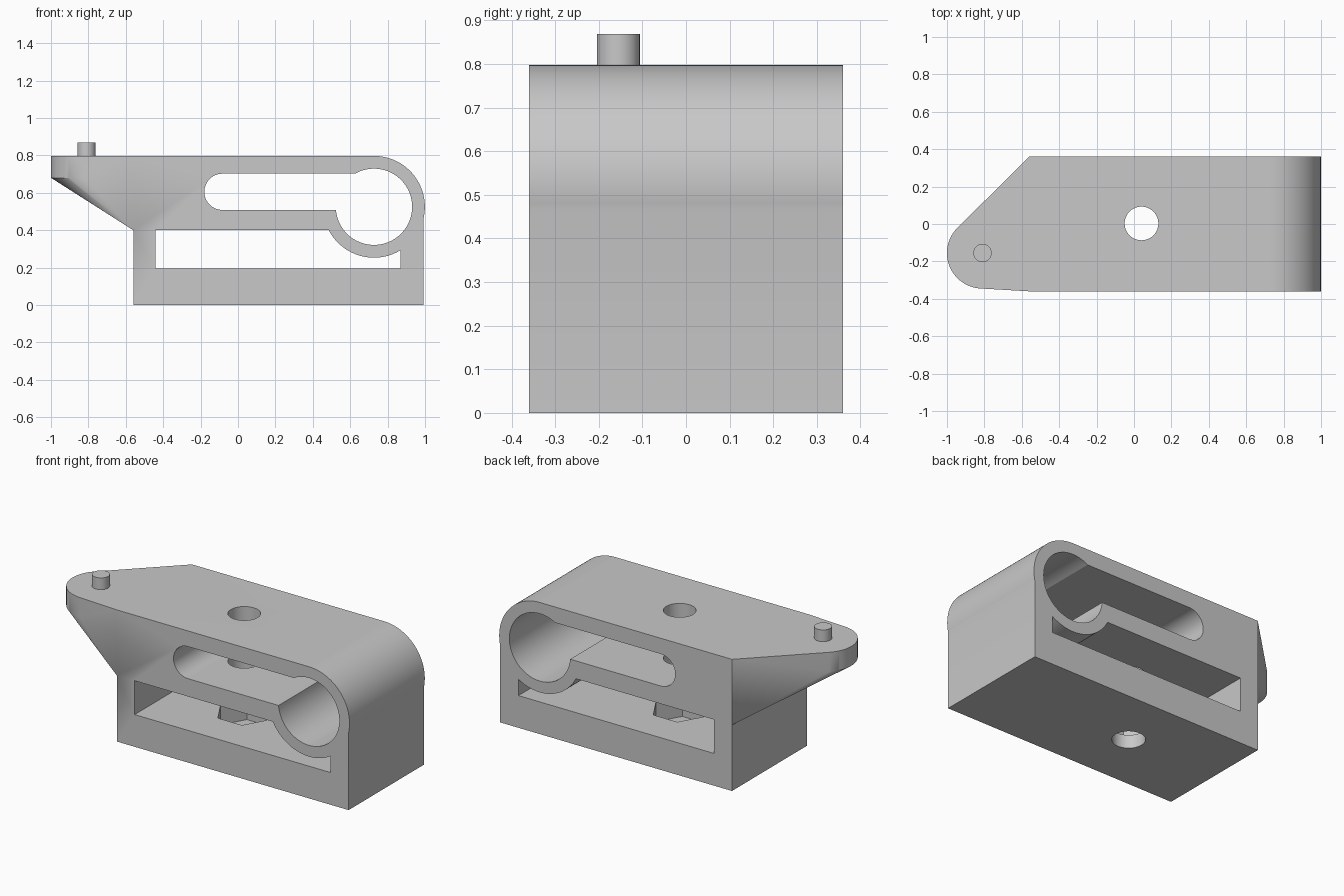
import bpy, bmesh
from math import sin, cos, pi, radians, asin, acos

cube = bpy.data.objects.get("Cube")
if cube:
    bpy.data.objects.remove(cube)

# One plain grey material for everything
grey = bpy.data.materials.new("plain grey")
grey.use_nodes = True
colour = (0.58, 0.58, 0.58, 1)
grey.diffuse_color = colour
grey.node_tree.nodes["Principled BSDF"].inputs["Base Color"].default_value = colour

# Main dimensions
HALF = 0.36                        # half depth in y
LEFT, RIGHT, TOP = -0.56, 0.993, 0.797
BX, BZ = 0.727, 0.525              # bore centre
R_OUT, R_IN = 0.272, 0.204
HOLE = (0.04, 0.003)               # bolt axis
PIN = (-0.81, -0.155)              # nose centre


def arc(cx, cz, r, a0, a1, n=40):
    return [(cx + r * cos(a0 + (a1 - a0) * i / n), cz + r * sin(a0 + (a1 - a0) * i / n))
            for i in range(n + 1)]


def finish(name, bm):
    bmesh.ops.recalc_face_normals(bm, faces=bm.faces)
    mesh = bpy.data.meshes.new(name)
    bm.to_mesh(mesh)
    bm.free()
    mesh.materials.append(grey)
    ob = bpy.data.objects.new(name, mesh)
    bpy.context.collection.objects.link(ob)
    return ob


def prism(name, points, axis, lo, hi):
    """Extrude a 2D outline along y (points are x, z) or z (points are x, y)."""
    bm = bmesh.new()
    place = (lambda a, b, t: (a, t, b)) if axis == "y" else (lambda a, b, t: (a, b, t))
    face = bm.faces.new([bm.verts.new(place(a, b, lo)) for a, b in points])
    new = bmesh.ops.extrude_face_region(bm, geom=[face])["geom"]
    shift = place(0, 0, hi - lo)
    bmesh.ops.translate(bm, vec=shift, verts=[v for v in new if isinstance(v, bmesh.types.BMVert)])
    return finish(name, bm)


def disc(centre, r, n=64):
    return arc(*centre, r, 0, 2 * pi * (n - 1) / n, n - 1)


def smooth(ob):
    bpy.ops.object.select_all(action="DESELECT")
    ob.select_set(True)
    bpy.context.view_layer.objects.active = ob
    bpy.ops.object.shade_smooth_by_angle(angle=radians(25))


def boolean(ob, other, operation):
    mod = ob.modifiers.new(other.name, "BOOLEAN")
    mod.operation, mod.solver, mod.object = operation, "EXACT", other
    bpy.context.view_layer.objects.active = ob
    bpy.ops.object.modifier_apply(modifier=mod.name)
    bpy.data.objects.remove(other)


# Body block with one rounded upper corner
start = -acos((RIGHT - BX) / R_OUT)
outline = [(LEFT, 0), (RIGHT, 0)] + arc(BX, BZ, R_OUT, start, pi / 2) + [(LEFT, TOP)]
body = prism("clamp_body", outline, "y", -HALF, HALF)

# Nose: hull from the body end to a rounded tip
bm = bmesh.new()
for x, y in arc(*PIN, 0.19, radians(90), radians(270), 48):
    for z in (0.68, TOP):
        bm.verts.new((x, y, z))
for y in (-HALF, HALF):
    for z in (0.4, TOP):
        bm.verts.new((LEFT, y, z))
bmesh.ops.convex_hull(bm, input=bm.verts)
bmesh.ops.dissolve_limit(bm, angle_limit=0.01, verts=bm.verts, edges=bm.edges)
boolean(body, finish("nose", bm), "UNION")

# Keyhole: round bore joined to a long slot with a round end
s_r, s_z = 0.097, 0.605
low, high = asin((s_z - s_r - BZ) / R_IN), asin((s_z + s_r - BZ) / R_IN)
keyhole = arc(-0.083, s_z, s_r, pi / 2, 3 * pi / 2, 24) + arc(BX, BZ, R_IN, -pi - low, pi - high, 64)
boolean(body, prism("keyhole_cutter", keyhole, "y", -0.5, 0.5), "DIFFERENCE")

# Lower slot that follows the underside of the bore wall
s_top, s_right = 0.4, 0.87
a0 = pi + asin((BZ - s_top) / R_OUT)
a1 = 2 * pi - acos((s_right - BX) / R_OUT)
slot = [(s_right, 0.195), (-0.44, 0.195), (-0.44, s_top)] + arc(BX, BZ, R_OUT, a0, a1)
boolean(body, prism("slot_cutter", slot, "y", -0.5, 0.5), "DIFFERENCE")

# Bolt hole through everything, and hexagonal nut pocket in the slot floor
boolean(body, prism("bolt_cutter", disc(HOLE, 0.09), "z", -0.1, 1), "DIFFERENCE")
boolean(body, prism("nut_cutter", disc(HOLE, 0.16, 6), "z", 0.08, 0.25), "DIFFERENCE")
smooth(body)

# Locating pin on the nose
smooth(prism("locating_pin", disc(PIN, 0.049, 48), "z", TOP - 0.02, 0.868))
